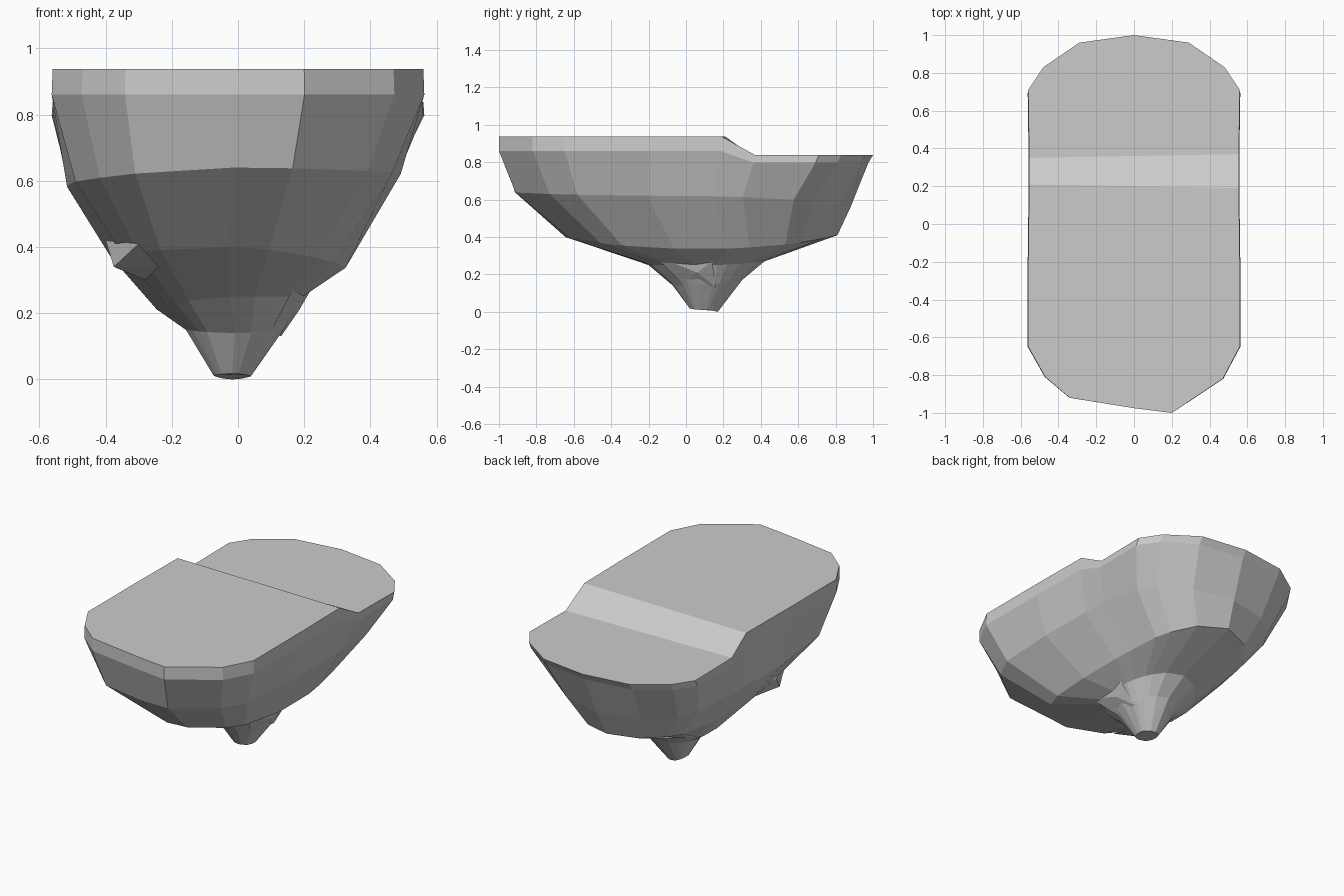
import bpy, bmesh, math
from mathutils import Vector

if "Cube" in bpy.data.objects:
    bpy.data.objects.remove(bpy.data.objects["Cube"])

# Plan outline of the plateau, anticlockwise from the front right corner
OUTLINE = [(.56, -.65), (.56, -.2), (.555, .19), (.555, .37), (.56, .71), (.48, .83),
           (.29, .96), (0, 1), (-.29, .96), (-.48, .83), (-.56, .71), (-.555, .35),
           (-.555, .21), (-.56, -.2), (-.56, -.65), (-.47, -.81), (-.34, -.92),
           (0, -.975), (.2, -1), (.47, -.82)]
N = len(OUTLINE)

# Lower rings: left x, right x, front y, back y, z at left/right/front/back, roundness
RINGS = [(-.52, .495, -.93, .88, .58, .62, .64, .56, .35),
         (-.39, .33, -.65, .81, .37, .335, .40, .41, .7),
         (-.25, .20, -.20, .42, .21, .25, .25, .27, 1),
         (-.16, .14, -.07, .30, .15, .15, .14, .17, 1),
         (-.075, .04, .02, .17, .012, .01, .018, 0, 1)]


def ring_points(xl, xr, yf, yb, zl, zr, zf, zb, rnd):
    pts = []
    for x, y in OUTLINE:
        t = math.atan2(y, x / .56)
        u = (1 - rnd) * x / .56 + rnd * math.cos(t)
        v = (1 - rnd) * y + rnd * math.sin(t)
        w = math.sin(t) ** 2
        z = (1 - w) * (zr if u > 0 else zl) + w * (zb if v > 0 else zf)
        pts.append(((xl + xr) / 2 + (xr - xl) / 2 * u,
                    (yf + yb) / 2 + (yb - yf) / 2 * v, z))
    return pts


def finish(name, bm):
    bmesh.ops.recalc_face_normals(bm, faces=bm.faces)
    me = bpy.data.meshes.new(name)
    bm.to_mesh(me)
    bm.free()
    ob = bpy.data.objects.new(name, me)
    bpy.context.collection.objects.link(ob)
    return ob


# Floating rock island: stepped plateau, rim band and tapering underside
bm = bmesh.new()
levels = [[(x, y, .937 if y < .3 else .838) for x, y in OUTLINE],
          [(x * 1.005, y if y < 0 else y * .975, .86 if y < .3 else .797) for x, y in OUTLINE]]
levels += [ring_points(*r) for r in RINGS]
loops = [[bm.verts.new(p) for p in lv] for lv in levels]
for a, b in zip(loops, loops[1:]):
    for i in range(N):
        j = (i + 1) % N
        bm.faces.new((a[i], a[j], b[j], b[i]))
top = loops[0]
bm.faces.new(top[12:] + top[:3])                      # high front terrace
bm.faces.new((top[2], top[3], top[11], top[12]))      # ramp
bm.faces.new(top[3:12])                               # low back terrace
bm.faces.new(loops[-1][::-1])                         # bottom tip
finish("island", bm)


# Small rock outcrops on the underside, each a lopsided pyramid
def outcrop(name, base, tip):
    bm = bmesh.new()
    vs = [bm.verts.new(p) for p in base]
    t = bm.verts.new(tip)
    bm.faces.new(vs)
    for i in range(len(vs)):
        bm.faces.new((vs[i], vs[(i + 1) % len(vs)], t))
    finish(name, bm)


outcrop("left_outcrop", [(-.40, -.30, .42), (-.30, -.54, .41), (-.24, -.40, .34), (-.28, -.22, .30)],
        (-.375, -.37, .34))
outcrop("right_outcrop", [(.18, -.17, .30), (.22, .14, .27), (.13, .16, .13), (.10, -.02, .15)],
        (.185, .06, .21))
